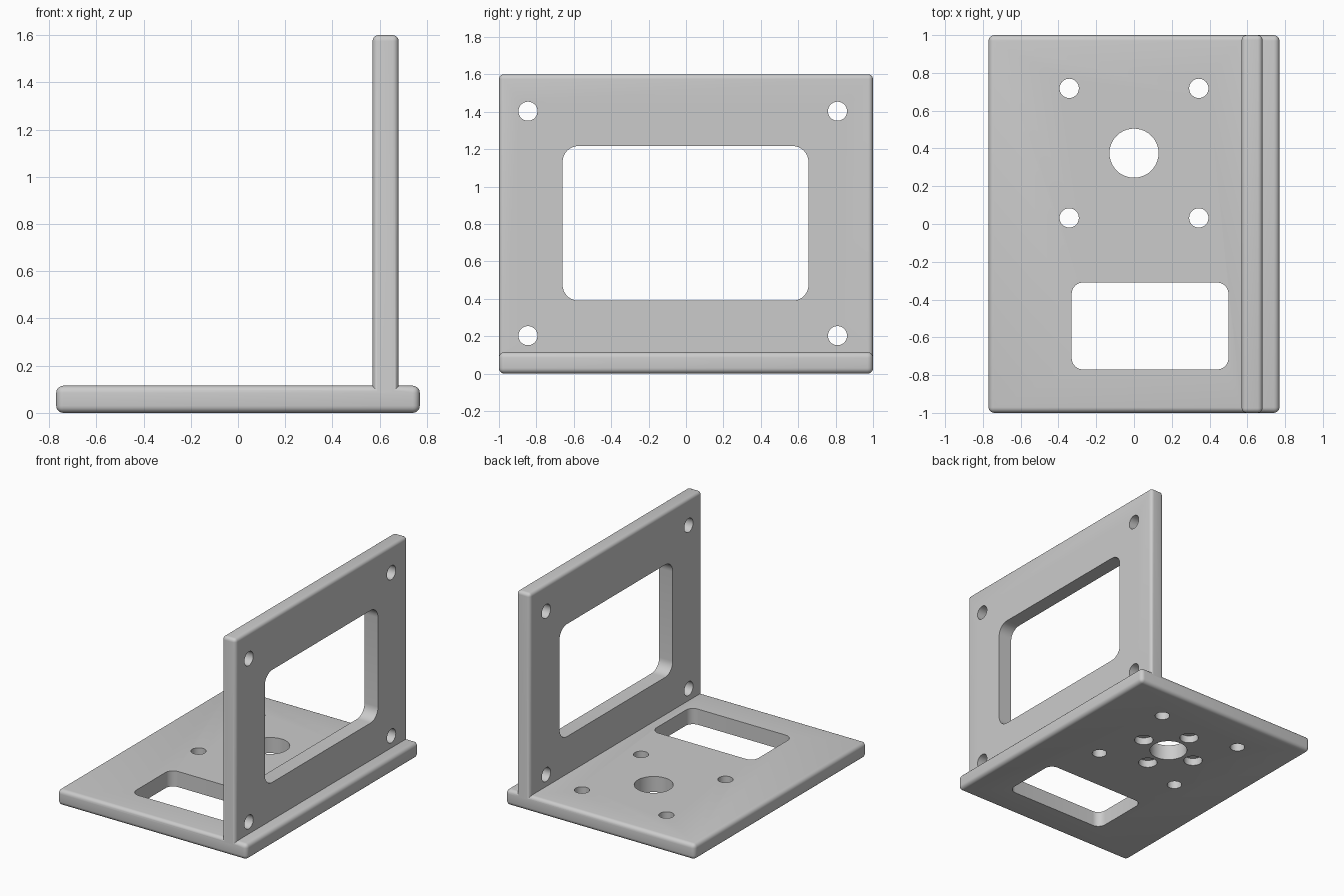
import bpy
import bmesh
from math import pi, cos, sin, radians
from mathutils import Matrix, Vector

cube = bpy.data.objects.get("Cube")
if cube:
    bpy.data.objects.remove(cube, do_unlink=True)

grey = bpy.data.materials.new("Plain grey")
grey.use_nodes = True
grey.diffuse_color = (0.6, 0.6, 0.6, 1)
grey.node_tree.nodes["Principled BSDF"].inputs["Base Color"].default_value = (0.6, 0.6, 0.6, 1)


def make_object(name, bm):
    mesh = bpy.data.meshes.new(name)
    bmesh.ops.recalc_face_normals(bm, faces=bm.faces)
    bm.to_mesh(mesh)
    bm.free()
    mesh.materials.append(grey)
    obj = bpy.data.objects.new(name, mesh)
    bpy.context.collection.objects.link(obj)
    return obj


def rounded_box(name, low, high, radius=0.03):
    low, high = Vector(low), Vector(high)
    bm = bmesh.new()
    bmesh.ops.create_cube(bm, size=1)
    bmesh.ops.scale(bm, vec=high - low, verts=bm.verts)
    bmesh.ops.translate(bm, vec=(low + high) / 2, verts=bm.verts)
    bmesh.ops.bevel(bm, geom=bm.edges[:], offset=radius, segments=5,
                    profile=0.5, affect='EDGES')
    return make_object(name, bm)


def prism(bm, outline, start, end, matrix):
    """Extrude a closed 2D outline from start to end."""
    face = bm.faces.new([bm.verts.new(matrix @ Vector((u, v, start))) for u, v in outline])
    ext = bmesh.ops.extrude_face_region(bm, geom=[face])
    moved = [g for g in ext["geom"] if isinstance(g, bmesh.types.BMVert)]
    bmesh.ops.translate(bm, vec=matrix.to_3x3() @ Vector((0, 0, end - start)), verts=moved)


def circle(cu, cv, r, n=40):
    return [(cu + r * cos(2 * pi * i / n), cv + r * sin(2 * pi * i / n)) for i in range(n)]


def rounded_rect(u0, u1, v0, v1, r, n=8):
    corners = [(u1 - r, v1 - r), (u0 + r, v1 - r), (u0 + r, v0 + r), (u1 - r, v0 + r)]
    return [(cu + r * cos(pi / 2 * (k + i / n)), cv + r * sin(pi / 2 * (k + i / n)))
            for k, (cu, cv) in enumerate(corners) for i in range(n + 1)]


def boolean(obj, other, operation):
    mod = obj.modifiers.new(operation.title(), 'BOOLEAN')
    mod.operation = operation
    mod.solver = 'EXACT'
    mod.object = other
    bpy.context.view_layer.objects.active = obj
    bpy.ops.object.modifier_apply(modifier=mod.name)
    bpy.data.objects.remove(other, do_unlink=True)


# Base plate and upright plate
bracket = rounded_box("angle_bracket", (-0.77, -1, 0), (0.77, 1, 0.115))
upright = rounded_box("upright_plate", (0.57, -0.9995, 0.005), (0.68, 0.9995, 1.6), 0.025)
boolean(bracket, upright, 'UNION')

# Base openings: window, centre bore, four through holes, four blind pockets below
flat = Matrix.Identity(4)
centre = 0.375
bm = bmesh.new()
prism(bm, rounded_rect(-0.33, 0.5, -0.77, -0.31, 0.06), -0.1, 0.3, flat)
prism(bm, circle(0, centre, 0.13), -0.1, 0.3, flat)
for sx in (-1, 1):
    for sy in (-1, 1):
        prism(bm, circle(sx * 0.343, centre + sy * 0.343, 0.051), -0.1, 0.3, flat)
for k in range(4):
    a = k * pi / 2
    prism(bm, circle(0.225 * cos(a), centre + 0.225 * sin(a), 0.065), -0.1, 0.055, flat)
boolean(bracket, make_object("base_cutter", bm), 'DIFFERENCE')

# Upright openings: window and four corner holes, cut along x
side = Matrix(((0, 0, 1, 0), (1, 0, 0, 0), (0, 1, 0, 0), (0, 0, 0, 1)))
bm = bmesh.new()
prism(bm, rounded_rect(-0.66, 0.655, 0.39, 1.217, 0.085), 0.4, 0.9, side)
for y in (-0.845, 0.81):
    for z in (0.203, 1.403):
        prism(bm, circle(y, z, 0.051), 0.4, 0.9, side)
boolean(bracket, make_object("upright_cutter", bm), 'DIFFERENCE')

# Smooth rounded edges, crisp cuts
bpy.ops.object.select_all(action='DESELECT')
bracket.select_set(True)
bpy.context.view_layer.objects.active = bracket
bpy.ops.object.shade_smooth_by_angle(angle=radians(30))
